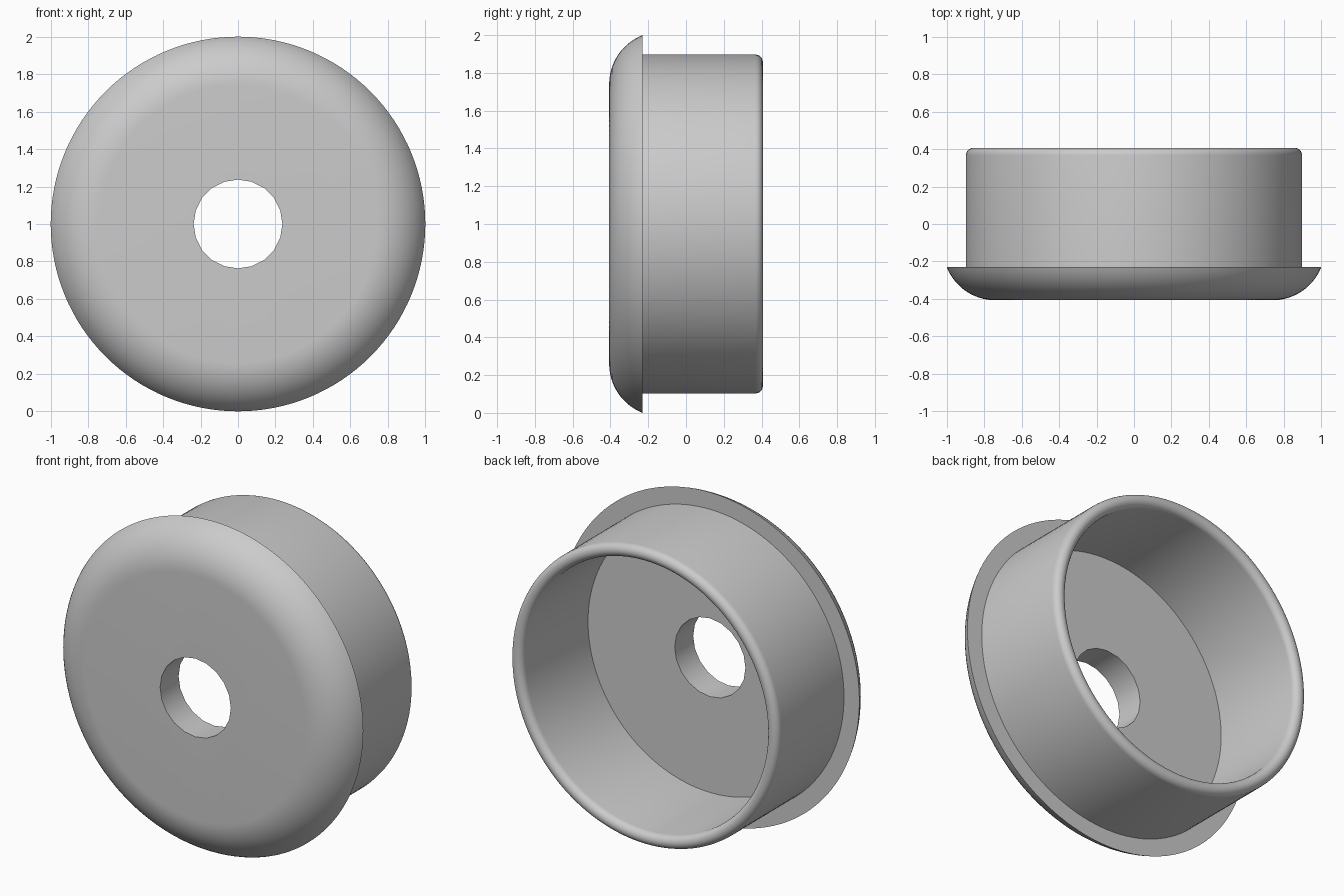
import bpy
import bmesh
from math import sin, cos, pi, radians, asin
from mathutils import Vector, Matrix

cube = bpy.data.objects.get("Cube")
if cube:
    bpy.data.objects.remove(cube, do_unlink=True)

# Plain grey material
grey = bpy.data.materials.new("plain grey")
grey.use_nodes = True
colour = (0.6, 0.6, 0.6, 1)
grey.diffuse_color = colour
grey.node_tree.nodes["Principled BSDF"].inputs["Base Color"].default_value = colour

SEGMENTS = 128
FRONT, FLANGE_BACK, REAR = -0.407, -0.23, 0.407
OUTER, INNER = 0.897, 0.817
HOLE = 0.237


def arc(centre_r, centre_y, radius, start, end, steps):
    """Profile points (radius, depth) along an arc."""
    for i in range(steps + 1):
        a = start + (end - start) * i / steps
        yield centre_r + radius * cos(a), centre_y + radius * sin(a)


# Profile: domed flange edge, wall, rounded lip, inside wall
bend = 0.28
bend_y = FRONT + bend
end_angle = asin((FLANGE_BACK - bend_y) / bend)
bend_r = 1 - bend * cos(end_angle)
lip = (OUTER - INNER) / 2
profile = list(arc(bend_r, bend_y, bend, -pi / 2, end_angle, 14))
profile.append((OUTER, FLANGE_BACK))
profile += arc(OUTER - lip, REAR - lip, lip, 0, pi, 12)
profile.append((INNER, FLANGE_BACK))

# Revolve the profile about the depth axis and close both discs
bm = bmesh.new()
rings = []
for r, y in profile:
    rings.append([bm.verts.new((r * cos(2 * pi * i / SEGMENTS), y,
                                1 + r * sin(2 * pi * i / SEGMENTS)))
                  for i in range(SEGMENTS)])
for a, b in zip(rings, rings[1:]):
    for i in range(SEGMENTS):
        j = (i + 1) % SEGMENTS
        bm.faces.new((a[i], a[j], b[j], b[i]))
bm.faces.new(rings[0])
bm.faces.new(rings[-1])
bmesh.ops.recalc_face_normals(bm, faces=bm.faces)
mesh = bpy.data.meshes.new("flanged_cup")
bm.to_mesh(mesh)
bm.free()
mesh.materials.append(grey)
cup = bpy.data.objects.new("flanged_cup", mesh)
bpy.context.collection.objects.link(cup)

# Centre hole through the front plate
bpy.ops.mesh.primitive_cylinder_add(vertices=20, radius=HOLE, depth=0.6,
                                    location=(0, FRONT, 1),
                                    rotation=(radians(90), 0, 0))
cutter = bpy.context.object
cutter.name = "hole_cutter"
cutter.hide_render = True
cutter.data.materials.append(grey)
cut = cup.modifiers.new("centre_hole", 'BOOLEAN')
cut.operation = 'DIFFERENCE'
cut.solver = 'EXACT'
cut.object = cutter

bpy.ops.object.select_all(action='DESELECT')
cup.select_set(True)
bpy.context.view_layer.objects.active = cup
bpy.ops.object.modifier_apply(modifier=cut.name)
bpy.data.objects.remove(cutter, do_unlink=True)
bpy.ops.object.shade_smooth_by_angle(angle=radians(30))
